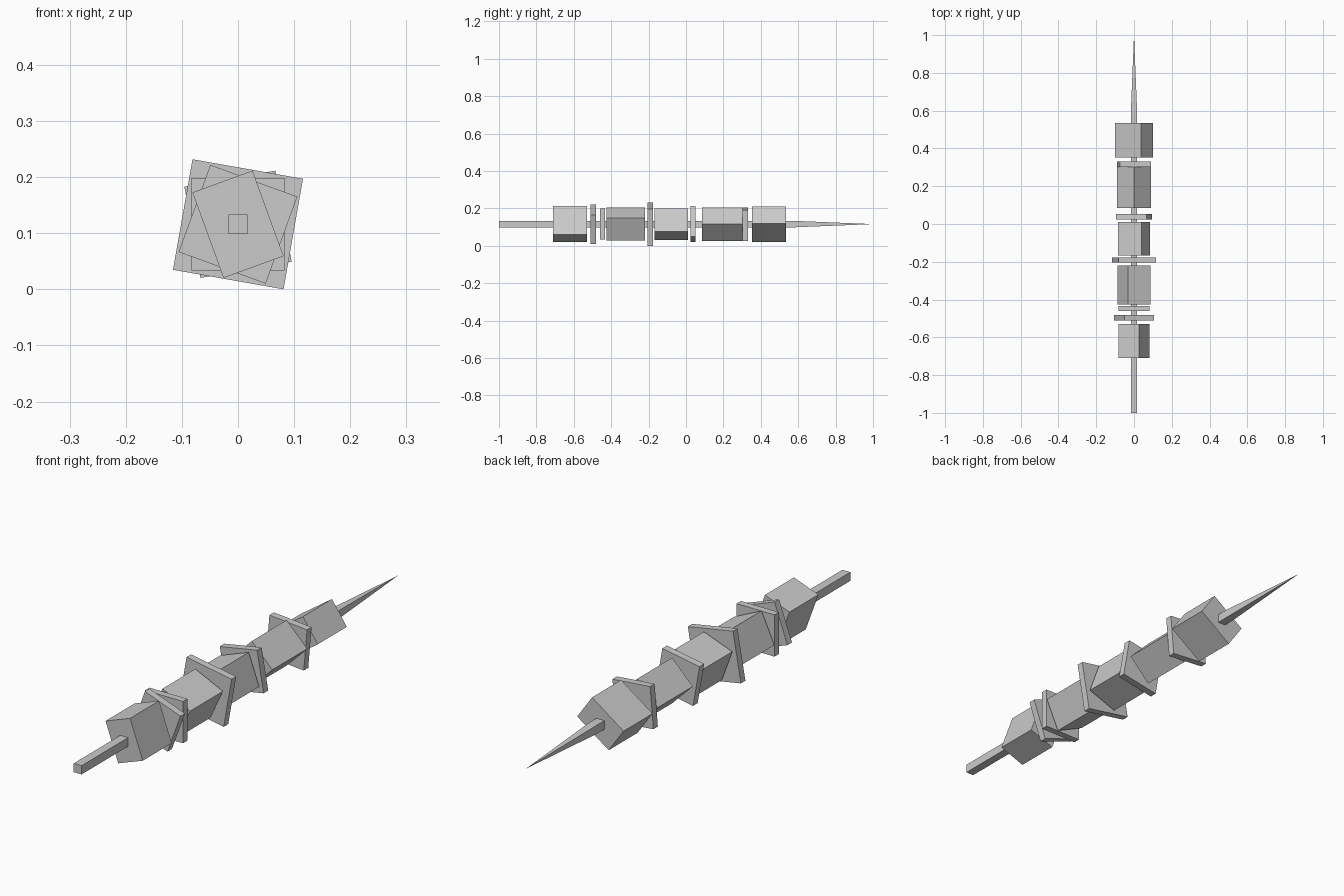
import bpy, bmesh, math
from mathutils import Matrix

if "Cube" in bpy.data.objects:
    bpy.data.objects.remove(bpy.data.objects["Cube"])

ZC = 0.116  # height of the skewer axis


def box(name, width, height, y0, y1, angle):
    """Box threaded on the skewer, turned about the y axis."""
    bm = bmesh.new()
    bmesh.ops.create_cube(bm, size=1)
    bm.transform(Matrix.Translation((0, (y0 + y1) / 2, ZC))
                 @ Matrix.Rotation(math.radians(-angle), 4, 'Y')
                 @ Matrix.Diagonal((width, y1 - y0, height, 1)))
    return finish(name, bm)


def finish(name, bm):
    bmesh.ops.recalc_face_normals(bm, faces=bm.faces)
    mesh = bpy.data.meshes.new(name)
    bm.to_mesh(mesh)
    bm.free()
    obj = bpy.data.objects.new(name, mesh)
    bpy.context.collection.objects.link(obj)
    return obj


# Square skewer stick with a long pointed tip
R = 0.0172
bm = bmesh.new()
corners = [(-R, -R), (R, -R), (R, R), (-R, R)]
back = [bm.verts.new((x, -1.0, ZC + z)) for x, z in corners]
neck = [bm.verts.new((x, 0.58, ZC + z)) for x, z in corners]
tip = bm.verts.new((0, 1.0, ZC))
bm.faces.new(back)
for i in range(4):
    j = (i + 1) % 4
    bm.faces.new((back[i], back[j], neck[j], neck[i]))
    bm.faces.new((neck[i], neck[j], tip))
finish("skewer_stick", bm)

# Threaded pieces: name, width, height, y start, y end, turn in degrees
pieces = [
    ("end_chunk_front", 0.114, 0.162, -0.710, -0.529, 20),
    ("thin_slice_1", 0.165, 0.165, -0.510, -0.482, -20),
    ("thin_slice_2", 0.165, 0.165, -0.461, -0.434, 0),
    ("long_chunk_1", 0.133, 0.133, -0.425, -0.220, -25),
    ("large_slice", 0.200, 0.200, -0.205, -0.177, -10),
    ("middle_chunk", 0.132, 0.132, -0.168, 0.011, 20),
    ("thin_slice_3", 0.165, 0.165, 0.023, 0.052, 10),
    ("long_chunk_2", 0.127, 0.127, 0.086, 0.303, 45),
    ("thin_slice_4", 0.165, 0.165, 0.303, 0.331, -5),
    ("end_chunk_back", 0.168, 0.113, 0.353, 0.534, 35),
]
for piece in pieces:
    box(*piece)
